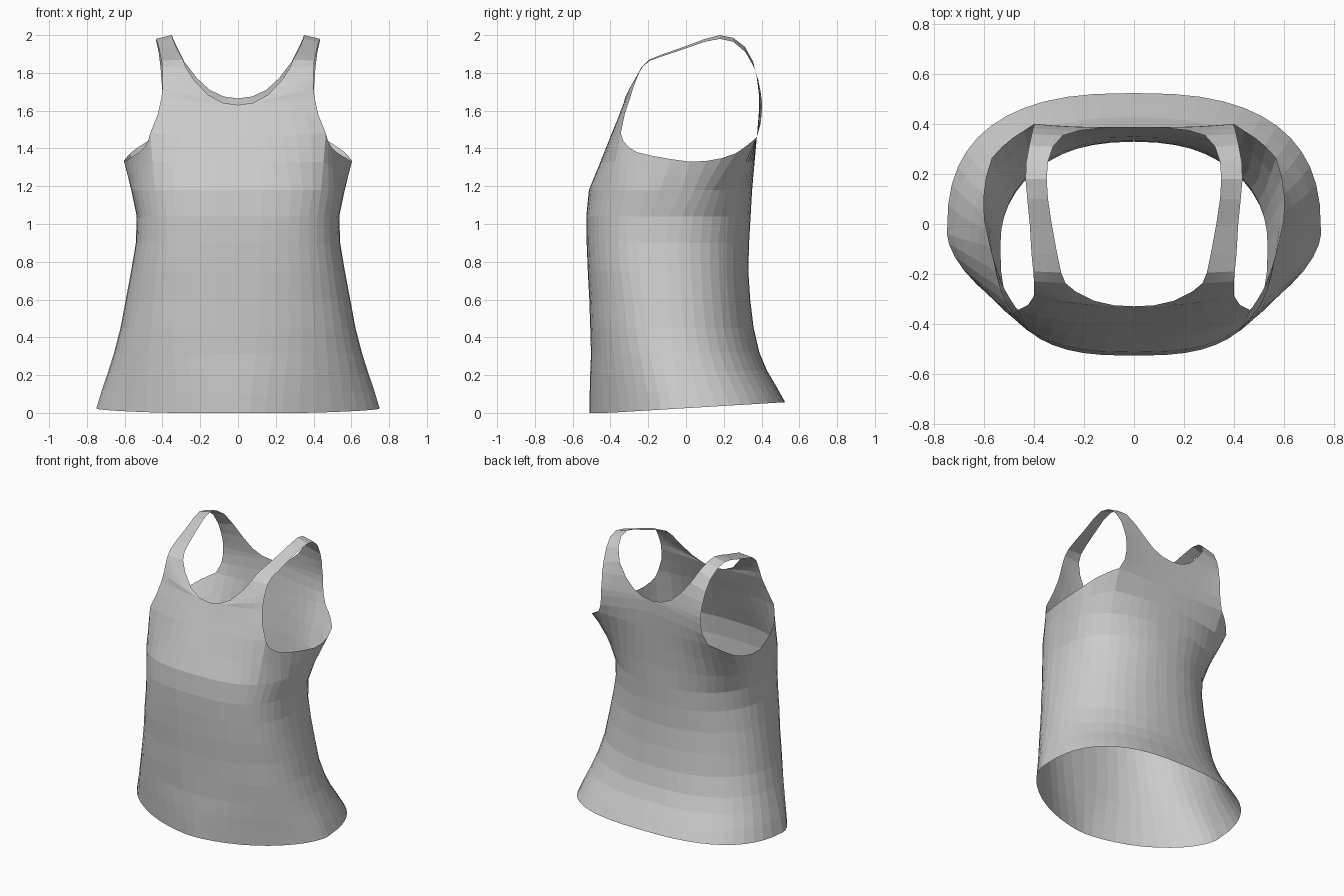
import bpy, bmesh
from math import sin, cos, pi
from mathutils import Vector

N, K = 24, 6   # columns per half body, columns per panel

# body rings: z, half width, front y, back y, y of the side, front and back roundness
RINGS = [
    (0.00, 0.750, -0.510, 0.525, -0.04, 1.65, 2.6),
    (0.10, 0.722, -0.510, 0.478, -0.05, 1.75, 2.5),
    (0.20, 0.690, -0.508, 0.428, -0.06, 1.9, 2.4),
    (0.31, 0.657, -0.503, 0.388, -0.07, 2.1, 2.3),
    (0.45, 0.622, -0.507, 0.358, -0.08, 2.3, 2.2),
    (0.60, 0.594, -0.512, 0.340, -0.09, 2.4, 2.2),
    (0.75, 0.566, -0.520, 0.330, -0.10, 2.6, 2.2),
    (0.90, 0.541, -0.526, 0.334, -0.11, 2.7, 2.2),
    (1.04, 0.536, -0.528, 0.342, -0.09, 2.8, 2.2),
    (1.18, 0.565, -0.514, 0.350, -0.02, 2.8, 2.3),
]

# rows of the panel running up the front, over the shoulder and down the back:
# centre/neckline point, then armhole point
FRONT = [
    ((0, -.40, 1.46), (.465, -.345, 1.48)),
    ((0, -.362, 1.55), (.425, -.325, 1.58)),
    ((0, -.330, 1.63), (.405, -.295, 1.67)),
    ((.08, -.326, 1.642), (.40, -.28, 1.72)),
    ((.16, -.308, 1.685), (.40, -.265, 1.76)),
    ((.235, -.27, 1.765), (.40, -.248, 1.80)),
    ((.275, -.237, 1.828), (.401, -.23, 1.832)),
    ((.292, -.195, 1.87), (.404, -.19, 1.865)),
    ((.308, -.12, 1.90), (.411, -.12, 1.89)),
    ((.33, 0, 1.942), (.418, 0, 1.93)),
    ((.345, .10, 1.98), (.428, .10, 1.965)),
]
BACK = [
    ((.35, .18, 2.0), (.435, .18, 1.98)),
    ((.345, .25, 1.985), (.432, .25, 1.965)),
    ((.325, .31, 1.94), (.42, .315, 1.91)),
    ((.285, .355, 1.86), (.41, .36, 1.83)),
    ((.22, .375, 1.775), (.405, .383, 1.76)),
    ((.15, .383, 1.71), (.40, .395, 1.70)),
    ((.075, .387, 1.675), (.40, .402, 1.65)),
    ((0, .388, 1.665), (.40, .402, 1.60)),
    ((0, .385, 1.58), (.41, .395, 1.53)),
    ((0, .375, 1.46), (.44, .375, 1.46)),
]

# lower edge of the armhole, front to back
ARMHOLE = [(.465, -.345, 1.48), (.482, -.325, 1.42), (.52, -.26, 1.38),
           (.57, -.13, 1.35), (.602, .02, 1.33), (.605, .15, 1.335),
           (.57, .265, 1.375), (.51, .33, 1.42), (.44, .375, 1.46)]


def ring(z, w, yf, yb, yc, nf, nb):
    pts = []
    for i in range(N + 1):
        t = pi * i / N
        s, c = max(sin(t), 0), cos(t)
        n, b = (nf, yf - yc) if c > 0 else (nb, yb - yc)
        x = w * s ** (2 / n) if 0 < i < N else 0
        y = yc + b * abs(c) ** (2 / n)
        tilt = (0.025 + 0.06 * y) * max(0, 1 - z / 0.4)   # hem rises to the back
        pts.append(Vector((x, y, max(0, z + tilt))))
    return pts


def panel_row(a, b):
    a, b = Vector(a), Vector(b)
    bulge = 1 + 2 * max(0, 1 - a.x / 0.28)   # flat middle, rounding near the armhole
    pts = []
    for i in range(K + 1):
        u = i / K
        p = a.lerp(b, u)
        p.y = a.y + (b.y - a.y) * u ** bulge
        pts.append(p)
    return pts


def halfway(r, s):
    return [(p + q) / 2 for p, q in zip(r, s)]


def resample(pts, n):
    out = []
    for i in range(n + 1):
        f = i / n * (len(pts) - 1)
        k = min(int(f), len(pts) - 2)
        out.append(Vector(pts[k]).lerp(Vector(pts[k + 1]), f - k))
    return out


def skin(bm, rows):
    grid = [[bm.verts.new(p) for p in r] for r in rows]
    for r, s in zip(grid, grid[1:]):
        for i in range(len(r) - 1):
            bm.faces.new((r[i], r[i + 1], s[i + 1], s[i]))


bm = bmesh.new()

# body tube
body = [ring(*r) for r in RINGS]
skin(bm, body)

# front panel, shoulder strap and back panel
top = body[-1]
panel = [panel_row(a, b) for a, b in FRONT + BACK]
front_ring, back_ring = top[:K + 1], top[N - K:][::-1]
skin(bm, [front_ring, halfway(front_ring, panel[0])] + panel
     + [halfway(back_ring, panel[-1]), back_ring])

# side panel under the arm
side = top[K:N - K + 1]
edge = resample(ARMHOLE, N - 2 * K)
skin(bm, [side, halfway(side, edge), edge])

# mirror to the other side and weld
half = bm.verts[:] + bm.edges[:] + bm.faces[:]
bmesh.ops.mirror(bm, geom=half, axis='X', merge_dist=0.0005)
bmesh.ops.remove_doubles(bm, verts=bm.verts[:], dist=0.0005)
bmesh.ops.recalc_face_normals(bm, faces=bm.faces[:])

mesh = bpy.data.meshes.new("tank_top")
bm.to_mesh(mesh)
bm.free()
obj = bpy.data.objects.new("tank_top", mesh)
bpy.context.collection.objects.link(obj)
